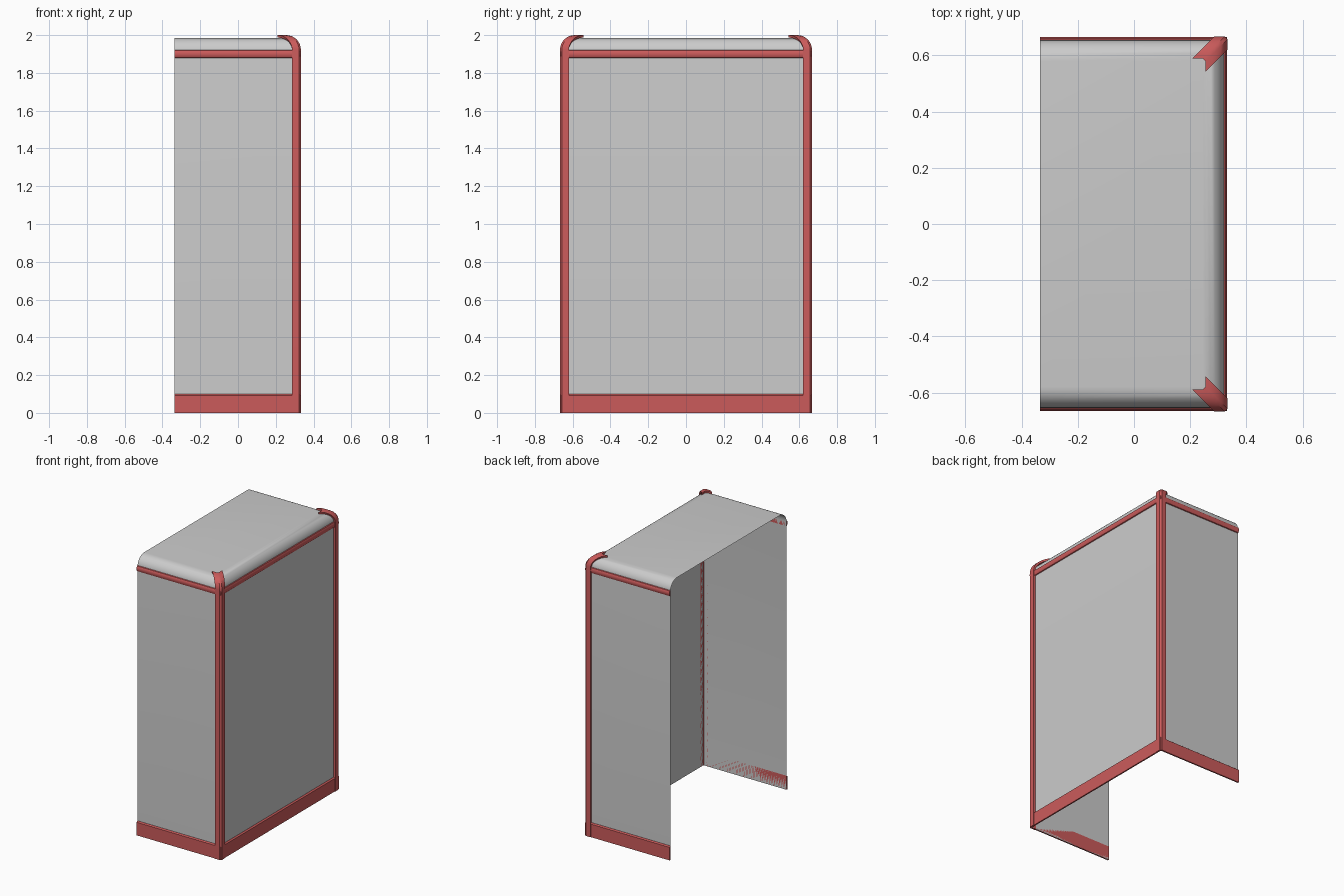
import bpy, bmesh
from math import sin, cos, pi

if "Cube" in bpy.data.objects:
    bpy.data.objects.remove(bpy.data.objects["Cube"])


def material(name, rgb):
    m = bpy.data.materials.new(name)
    m.use_nodes = True
    m.diffuse_color = (*rgb, 1)
    m.node_tree.nodes["Principled BSDF"].inputs["Base Color"].default_value = (*rgb, 1)
    return m


grey = material("panel grey", (0.6, 0.6, 0.6))
red = material("trim red", (0.6, 0.105, 0.105))

BACK, SIDE, WIDE = -0.335, 0.32, 0.654   # open edge, closed side, half width
TOP, RADIUS, STEPS = 1.985, 0.075, 8
ARCS = [pi / 2 * i / STEPS for i in range(STEPS + 1)]


def finish(name, bm, mat):
    bmesh.ops.recalc_face_normals(bm, faces=bm.faces)
    mesh = bpy.data.meshes.new(name)
    bm.to_mesh(mesh)
    bm.free()
    mesh.materials.append(mat)
    ob = bpy.data.objects.new(name, mesh)
    bpy.context.collection.objects.link(ob)
    bpy.ops.object.select_all(action='DESELECT')
    ob.select_set(True)
    bpy.context.view_layer.objects.active = ob
    bpy.ops.object.shade_smooth_by_angle(angle=pi / 6)
    return ob


def bridge(bm, rows, closed=False):
    """Join successive rows of vertices with quads."""
    for a, b in zip(rows, rows[1:]):
        n = len(a)
        for i in range(n if closed else n - 1):
            j = (i + 1) % n
            bm.faces.new((a[i], a[j], b[j], b[i]))


def u_sweep(name, profile, mat, solid):
    """Sweep an (outward offset, height) profile round the three closed sides."""
    bm = bmesh.new()
    rows = []
    for d, z in profile:
        x, y = SIDE + d, WIDE + d
        rows.append([bm.verts.new((px, py, z))
                     for px, py in ((BACK, -y), (x, -y), (x, y), (BACK, y))])
    if solid:
        bm.faces.new([r[0] for r in rows])
        bm.faces.new([r[-1] for r in rows])
        rows.append(rows[0])
    bridge(bm, rows)
    if not solid:
        bm.faces.new(rows[-1])      # flat roof
    return finish(name, bm, mat)


# Thin shell: straight walls rolling over into a flat roof
u_sweep("panel_shell", [(0, 0)] + [
    (RADIUS * (cos(t) - 1), TOP - RADIUS + RADIUS * sin(t)) for t in ARCS], grey, False)

# Skirting with a small chamfered top
u_sweep("base_skirting", [(0, 0), (0.01, 0), (0.01, 0.093), (0.001, 0.1), (0, 0.1)], red, True)

# Half-round rail below the roof
u_sweep("upper_rail", [(0.011 * sin(pi * i / 6), 1.9 - 0.021 * cos(pi * i / 6))
                       for i in range(7)], red, True)


# Angle-section corner posts that curl diagonally over the roof
def corner_post(name, side):
    w, th, c, r = 0.047, 0.013, 0.01, 0.078
    outer = [(-w, 0), (-c, 0), (0, c), (0, w)]
    inward = [(0, 1), (-0.5, 1), (-1, 0.5), (-1, 0)]
    bm = bmesh.new()
    rows = []
    for t in [None] + ARCS:
        a = t or 0
        curl, z = r * (1 - cos(a)), 0 if t is None else 2 - r + r * sin(a)
        section = [(x, y, z) for x, y in outer]
        section += [(x + dx * th * cos(a), y + dy * th * cos(a), z - th * sin(a))
                    for (x, y), (dx, dy) in reversed(list(zip(outer, inward)))]
        rows.append([bm.verts.new((0.333 + x - curl, side * (-0.667 + y + curl), h))
                     for x, y, h in section])
    bridge(bm, rows, closed=True)
    # End caps as strips across the thickness
    for row in (rows[0], rows[-1]):
        for i in range(3):
            bm.faces.new((row[i], row[i + 1], row[6 - i], row[7 - i]))
    return finish(name, bm, red)


corner_post("front_corner_post", 1)
corner_post("back_corner_post", -1)
